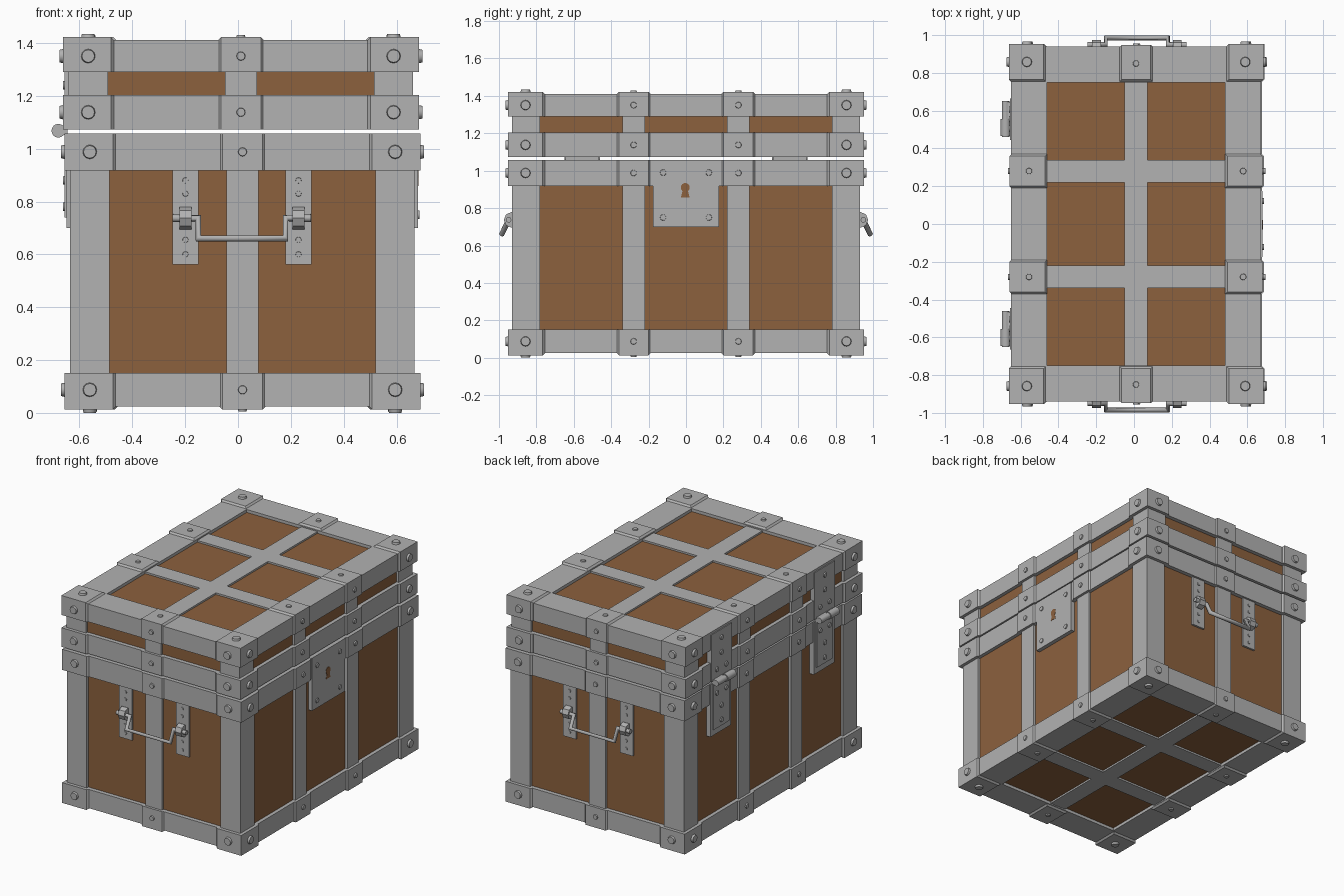
import bpy, bmesh
from math import pi
from mathutils import Vector, Matrix

cube = bpy.data.objects.get("Cube")
if cube:
    bpy.data.objects.remove(cube, do_unlink=True)


def material(name, rgb):
    m = bpy.data.materials.new(name)
    m.use_nodes = True
    color = (*rgb, 1.0)
    m.diffuse_color = color
    m.node_tree.nodes["Principled BSDF"].inputs["Base Color"].default_value = color
    return m


METAL = material("grey metal", (0.445, 0.445, 0.445))
WOOD = material("brown wood", (0.262, 0.119, 0.048))
X, Y, Z = Vector((1, 0, 0)), Vector((0, 1, 0)), Vector((0, 0, 1))


def finish(bm, name, mat, smooth=False):
    mesh = bpy.data.meshes.new(name)
    bm.to_mesh(mesh)
    bm.free()
    mesh.materials.append(mat)
    ob = bpy.data.objects.new(name, mesh)
    bpy.context.collection.objects.link(ob)
    if smooth:
        bpy.ops.object.select_all(action='DESELECT')
        ob.select_set(True)
        bpy.context.view_layer.objects.active = ob
        bpy.ops.object.shade_smooth_by_angle()
    return ob


def box(bm, a, b):
    """Box between two opposite corners."""
    a, b = Vector(a), Vector(b)
    size = Vector([abs(v) for v in b - a])
    mat = Matrix.Translation((a + b) / 2) @ Matrix.Diagonal((*size, 1))
    return bmesh.ops.create_cube(bm, size=1, matrix=mat)["verts"]


def sloped_box(bm, a, b, exposed, sides, width=0.011):
    """Box whose exposed faces slope down towards the given sides."""
    verts = box(bm, a, b)
    bm.normal_update()

    def faces_any(face, dirs):
        return any(face.normal.dot(d) > 0.9 for d in dirs)

    edges = []
    for e in {e for v in verts for e in v.link_edges}:
        f, g = e.link_faces
        if (faces_any(f, exposed) and faces_any(g, sides)) or \
           (faces_any(g, exposed) and faces_any(f, sides)):
            edges.append(e)
    bmesh.ops.bevel(bm, geom=edges, offset=width, segments=1, affect='EDGES')


def cylinder(bm, center, axis, r, length, segs=12, r2=None):
    mat = Matrix.Translation(center) @ axis.to_track_quat('Z', 'Y').to_matrix().to_4x4()
    bmesh.ops.create_cone(bm, cap_ends=True, segments=segs, radius1=r,
                          radius2=r if r2 is None else r2, depth=length, matrix=mat)


def rivet(bm, point, axis, r=0.028, height=0.013):
    cylinder(bm, Vector(point) + axis * (height / 2 - 0.003), axis, r, height + 0.006, 12, r * 0.85)


# Half sizes of each layer: wood, strap, band, corner block
WX, WY = 0.636, 0.912
SX, SY = 0.652, 0.930
BX, BY = 0.661, 0.940
CX, CY = 0.674, 0.952
MID_Y = 0.28
BODY_X, LID_X = 0.017, 0.011


def frame(prefix, cx, z0, z1, rings):
    """Wood box, posts, straps and riveted bands of one half of the chest."""
    bm = bmesh.new()
    top_is_lid = prefix == "lid"
    wz0, wz1 = (z0 + 0.006, z1 - 0.012) if top_is_lid else (z0 + 0.012, z1 - 0.006)
    box(bm, (cx - WX, -WY, wz0), (cx + WX, WY, wz1))
    finish(bm, prefix + "_wood", WOOD)

    # Corner posts
    bm = bmesh.new()
    for sx in (-1, 1):
        for sy in (-1, 1):
            box(bm, (cx + sx * SX, sy * SY, z0), (cx + sx * (SX - 0.148), sy * (SY - 0.15), z1))
    finish(bm, prefix + "_corner_posts", METAL)

    # Straps wrapping around the wood
    bm = bmesh.new()
    for y in (-MID_Y, MID_Y):
        box(bm, (cx - SX, y - 0.06, z0), (cx + SX, y + 0.06, z1))
    box(bm, (cx - 0.061, -SY, z0), (cx + 0.061, SY, z1))
    finish(bm, prefix + "_straps", METAL)

    bands, blocks, rivets = bmesh.new(), bmesh.new(), bmesh.new()
    for a, b, cap in rings:
        # cap is the vertical direction this ring shows: -1, 0 or 1
        ca, cb = a - 0.011 * (cap < 0), b + 0.011 * (cap > 0)
        zm = (a + b) / 2
        zcap = cb if cap > 0 else ca
        up = [Z * cap] if cap else []
        for s in (-1, 1):
            # Bands
            box(bands, (cx + s * BX, -BY, a), (cx + s * (BX - 0.19), BY, b))
            box(bands, (cx - BX, s * BY, a), (cx + BX, s * (BY - 0.19), b))
            # Middle blocks on the short ends
            sloped_box(blocks, (cx - 0.087, s * (CY - 0.005), ca), (cx + 0.087, s * 0.755, cb),
                       [Y * s] + up, [X, -X, -Y * s])
            rivet(rivets, (cx, s * (CY - 0.005), zm), Y * s, 0.018, 0.008)
            if cap:
                rivet(rivets, (cx, s * 0.85, zcap), Z * cap, 0.018, 0.008)
            for t in (-1, 1):
                # Middle blocks on the long sides
                y = t * MID_Y
                sloped_box(blocks, (cx + s * (CX - 0.004), y - 0.09, ca), (cx + s * 0.472, y + 0.09, cb),
                           [X * s] + up, [Y, -Y, -X * s])
                rivet(rivets, (cx + s * (CX - 0.004), y, zm), X * s, 0.018, 0.008)
                # Corner blocks
                sloped_box(blocks, (cx + s * CX, t * CY, ca), (cx + s * 0.48, t * 0.755, cb),
                           [X * s, Y * t] + up, [-X * s, -Y * t])
                rivet(rivets, (cx + s * CX, t * 0.858, zm), X * s)
                rivet(rivets, (cx + s * 0.578, t * CY, zm), Y * t)
                if cap:
                    rivet(rivets, (cx + s * 0.578, t * 0.858, zcap), Z * cap)
                    rivet(rivets, (cx + s * 0.567, y, zcap), Z * cap, 0.018, 0.008)
    finish(bands, prefix + "_bands", METAL)
    finish(blocks, prefix + "_blocks", METAL)
    finish(rivets, prefix + "_rivets", METAL, True)


frame("body", BODY_X, 0.032, 1.056, [(0.024, 0.151, -1), (0.918, 1.058, 0)])
frame("lid", LID_X, 1.075, 1.403, [(1.073, 1.203, 0), (1.29, 1.411, 1)])

# Lock plate on the long side
face = BODY_X + 0.664
bm = bmesh.new()
box(bm, (0.63, -0.176, 0.70), (face, 0.176, 1.058))
finish(bm, "lock_plate", METAL)
bm = bmesh.new()
for y in (-0.122, 0.122):
    for z in (0.75, 0.99):
        rivet(bm, (face, y, z), X, 0.018, 0.006)
finish(bm, "lock_rivets", METAL, True)

# Keyhole: round top with a flared slot
bm = bmesh.new()
cylinder(bm, Vector((face, -0.004, 0.91)), X, 0.024, 0.004, 16)
slot = box(bm, (face - 0.002, -0.027, 0.858), (face + 0.0015, 0.019, 0.905))
for v in slot:
    if v.co.z > 0.88:
        v.co.y = -0.004 + (v.co.y + 0.004) * 0.5
finish(bm, "keyhole", WOOD)

# Hinges on the opposite side
plates, barrels, rivets = bmesh.new(), bmesh.new(), bmesh.new()
for y in (-0.555, 0.555):
    box(plates, (-0.60, y - 0.11, 0.70), (-0.650, y + 0.11, 1.056))
    box(plates, (-0.60, y - 0.085, 0.74), (-0.656, y + 0.085, 1.056))
    box(plates, (-0.60, y - 0.11, 1.075), (-0.656, y + 0.11, 1.395))
    for z in (0.78, 0.88, 0.98, 1.14, 1.24, 1.34):
        for dy in ((-0.05, 0.05) if z in (0.98, 1.14) else (0,)):
            rivet(rivets, (-0.656, y + dy, z), -X, 0.018, 0.007)
    cylinder(barrels, Vector((-0.68, y, 1.068)), Y, 0.020, 0.19, 16)
    cylinder(barrels, Vector((-0.68, y - 0.045, 1.068)), Y, 0.026, 0.09, 16)
    box(barrels, (-0.68, y - 0.09, 1.052), (-0.645, y + 0.09, 1.084))
finish(plates, "hinge_plates", METAL)
finish(barrels, "hinge_barrels", METAL, True)
finish(rivets, "hinge_rivets", METAL, True)

# Carrying handles on both short ends
HX = 0.015
for s, side in ((-1, "front"), (1, "back")):
    plates, rivets, mounts = bmesh.new(), bmesh.new(), bmesh.new()
    for t in (-1, 1):
        x = HX + t * 0.214
        box(plates, (x - 0.049, s * 0.90, 0.562), (x + 0.049, s * 0.926, 0.918))
        for z in (0.60, 0.655, 0.83, 0.88):
            rivet(rivets, (x, s * 0.926, z), Y * s, 0.012, 0.005)
        cylinder(mounts, Vector((x, s * 0.932, 0.737)), X, 0.042, 0.046, 8)
    finish(plates, side + "_handle_plates", METAL)
    finish(rivets, side + "_handle_rivets", METAL, True)
    finish(mounts, side + "_handle_mounts", METAL)

    half = [(0.262, 0.948, 0.737), (0.165, 0.948, 0.737), (0.165, 0.985, 0.66)]
    path = [(HX - x, s * y, z) for x, y, z in half]
    path += [(HX + x, s * y, z) for x, y, z in reversed(half)]
    curve = bpy.data.curves.new(side + "_handle", 'CURVE')
    curve.dimensions = '3D'
    curve.bevel_depth = 0.015
    curve.bevel_resolution = 2
    curve.use_fill_caps = True
    spline = curve.splines.new('POLY')
    spline.points.add(len(path) - 1)
    for p, co in zip(spline.points, path):
        p.co = (*co, 1)
    curve.materials.append(METAL)
    bpy.context.collection.objects.link(bpy.data.objects.new(side + "_handle", curve))
